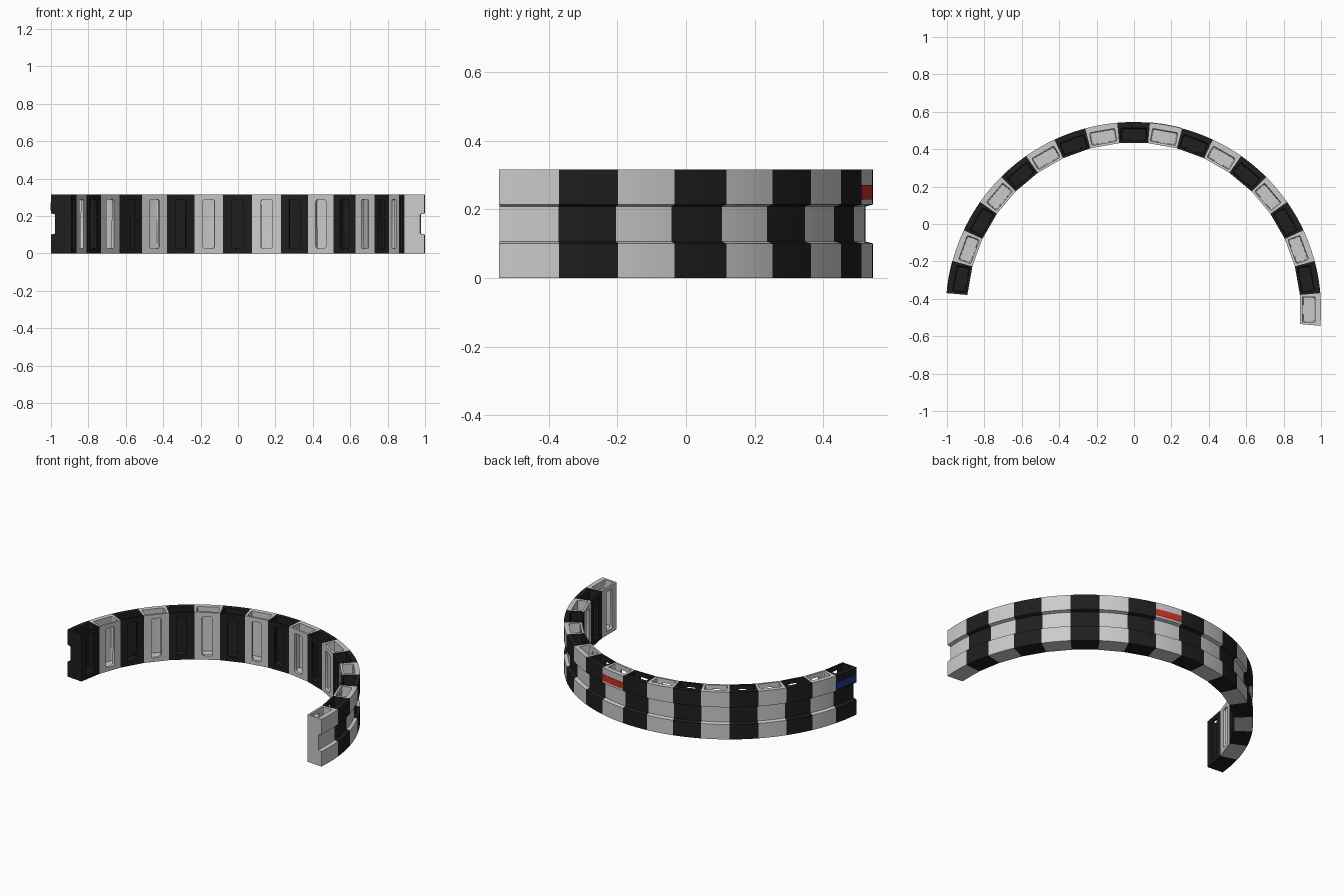
import bpy, bmesh, math
from mathutils import Matrix

if "Cube" in bpy.data.objects:
    bpy.data.objects.remove(bpy.data.objects["Cube"])

R, R_MID, R_IN, H = 1.002, 0.98, 0.889, 0.315
STEP = math.radians(10)
CENTRE = Matrix.Translation((-0.002, -0.457, 0))


def material(name, rgb):
    m = bpy.data.materials.new(name)
    m.diffuse_color = (*rgb, 1)
    m.use_nodes = True
    m.node_tree.nodes["Principled BSDF"].inputs["Base Color"].default_value = m.diffuse_color
    return m


LIGHT = material("light grey", (0.6, 0.6, 0.6))
DARK = material("near black", (0.013, 0.013, 0.013))
RED = material("red", (0.6, 0.03, 0.025))
BLUE = material("blue", (0.015, 0.04, 0.3))


def add_object(name, bm):
    bmesh.ops.recalc_face_normals(bm, faces=bm.faces)
    me = bpy.data.meshes.new(name)
    bm.to_mesh(me)
    bm.free()
    ob = bpy.data.objects.new(name, me)
    bpy.context.collection.objects.link(ob)
    return ob


def wedge(name, profile, steps=6):
    """Sweep a (radius, height) profile through one segment; inner side stays flat."""
    bm = bmesh.new()
    rings = []
    for i in range(steps + 1):
        a = STEP * (i / steps - 0.5)
        ring = []
        for r, z in profile:
            rr = r / math.cos(a) if r < 0.9 else r
            ring.append(bm.verts.new((rr * math.cos(a), rr * math.sin(a), z)))
        rings.append(ring)
    n = len(profile)
    for p, q in zip(rings, rings[1:]):
        for k in range(n):
            bm.faces.new((p[k], p[(k + 1) % n], q[(k + 1) % n], q[k]))
    bm.faces.new(rings[0])
    bm.faces.new(rings[-1])
    return add_object(name, bm)


def block(name, x0, x1, half_y, z0, z1, taper=0.0, bevel_axis=None, bevel=0.01):
    """Box, optionally narrower at its base and rounded along one axis."""
    bm = bmesh.new()
    bmesh.ops.create_cube(bm, size=1)
    for v in bm.verts:
        t = taper if v.co.z < 0 else 0
        v.co.x = x0 + t if v.co.x < 0 else x1 - t
        v.co.y = math.copysign(half_y - t, v.co.y)
        v.co.z = z0 if v.co.z < 0 else z1
    if bevel_axis is not None:
        edges = [e for e in bm.edges
                 if abs((e.verts[0].co - e.verts[1].co).normalized()[bevel_axis]) > 0.9]
        bmesh.ops.bevel(bm, geom=edges, offset=bevel, segments=3, profile=0.5,
                        affect='EDGES')
    return add_object(name, bm)


# prototype segment: grooved outer side, hollow from the top, slot on the inner side
proto = wedge("segment_prototype", [
    (R_IN, 0), (R, 0), (R, 0.1), (R_MID, 0.106),
    (R_MID, 0.208), (R, 0.214), (R, H), (R_IN, H)])
cutters = [
    block("pocket_cutter", 0.902, 0.971, 0.068, 0.022, 0.335, 0.005, 2, 0.006),
    block("slot_cutter", 0.87, 0.925, 0.031, 0.026, 0.288, 0, 0, 0.012)]
for c in cutters:
    mod = proto.modifiers.new(c.name, 'BOOLEAN')
    mod.operation, mod.solver, mod.object = 'DIFFERENCE', 'EXACT', c
dg = bpy.context.evaluated_depsgraph_get()
cut_mesh = bpy.data.meshes.new_from_object(proto.evaluated_get(dg))
for ob in [proto] + cutters:
    bpy.data.objects.remove(ob)


def finish(me, mat):
    me.materials.clear()
    me.materials.append(mat)
    me.polygons.foreach_set("material_index", [0] * len(me.polygons))
    me.shade_smooth()
    me.set_sharp_from_angle(angle=math.radians(25))
    return me


def place(ob, index):
    ob.matrix_world = CENTRE @ Matrix.Rotation(math.pi / 2 - index * STEP, 4, 'Z')


# row of segments around the half circle, alternating colours
meshes = [finish(cut_mesh.copy(), DARK), finish(cut_mesh.copy(), LIGHT)]
bpy.data.meshes.remove(cut_mesh)
for i in range(-8, 10):
    ob = bpy.data.objects.new(f"barrier_segment_{i + 9}", meshes[i % 2])
    bpy.context.collection.objects.link(ob)
    place(ob, i)

# coloured marker strips on the upper band
for name, index, mat in (("red_strip", 1, RED), ("blue_strip", -8, BLUE)):
    strip = wedge(name, [(R - 0.003, 0.228), (R + 0.002, 0.228),
                         (R + 0.002, 0.271), (R - 0.003, 0.271)])
    finish(strip.data, mat)
    place(strip, index)
